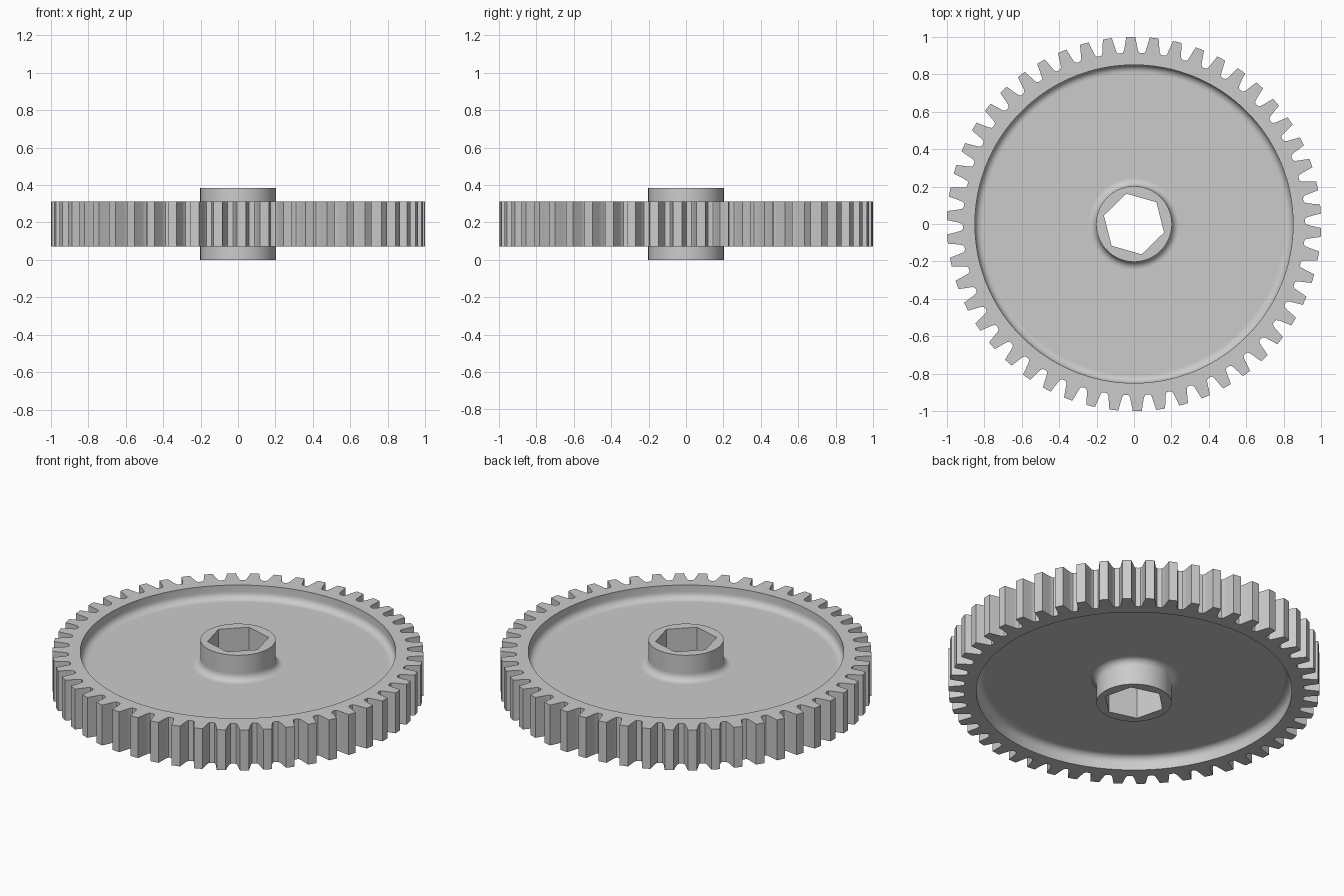
import bpy, bmesh
from math import pi, sin, cos, radians

cube = bpy.data.objects.get("Cube")
if cube:
    bpy.data.objects.remove(cube)

TEETH, PER_TOOTH = 50, 12
COUNT = TEETH * PER_TOOTH
STEP = 2 * pi / COUNT
START = radians(44.2)          # a corner of the hexagonal bore
MID_Z = 0.1925
RIM_HALF, HUB_HALF, WEB_HALF = 0.12, 0.1925, 0.04
RIM_R, HUB_R, BORE_R, FILLET = 0.85, 0.202, 0.167, 0.04

# half tooth from tip centre to root centre: angle from the centre line, radius
TOOTH = [(0, 1.0), (0.024, 1.0), (0.032, 0.962), (0.037, 0.94),
         (0.041, 0.926), (0.048, 0.916), (pi / TEETH, 0.9135)]


def tooth_outline():
    points = []
    for i in range(COUNT):
        k = i % PER_TOOTH - 6          # steps from the tooth centre line
        offset, radius = TOOTH[abs(k)]
        angle = START + (i - k) * STEP + (offset if k > 0 else -offset)
        points.append((radius * cos(angle), radius * sin(angle)))
    return points


def circle(radius):
    return [(radius * cos(START + i * STEP), radius * sin(START + i * STEP))
            for i in range(COUNT)]


def hexagon(radius):
    points = []
    for i in range(COUNT):
        a = (i * STEP) % (pi / 3) - pi / 6
        r = radius * cos(pi / 6) / cos(a)
        points.append((r * cos(START + i * STEP), r * sin(START + i * STEP)))
    return points


def half_section():
    """Rings from the tooth face inwards to the bore, as (outline, height)."""
    rings = [(tooth_outline(), RIM_HALF), (circle(RIM_R), RIM_HALF)]
    low = WEB_HALF + FILLET
    arc = [i / 6 * pi / 2 for i in range(7)]
    # rim wall fillet, flat web, hub fillet
    for a in arc:
        rings.append((circle(RIM_R - FILLET * (1 - cos(a))), low - FILLET * sin(a)))
    rings.append((circle(RIM_R - FILLET - 0.005), WEB_HALF))
    rings.append((circle(HUB_R + FILLET + 0.005), WEB_HALF))
    for a in reversed(arc):
        rings.append((circle(HUB_R + FILLET * (1 - cos(a))), low - FILLET * sin(a)))
    # hub end face
    rings.append((circle(HUB_R), low + 0.005))
    rings.append((circle(HUB_R), HUB_HALF))
    rings.append((hexagon(BORE_R), HUB_HALF))
    return rings


# whole section: upper half, then its mirror back out to the teeth
upper = half_section()
section = upper + [(outline, -z) for outline, z in reversed(upper)]

bm = bmesh.new()
loops = [[bm.verts.new((x, y, MID_Z + z)) for x, y in outline]
         for outline, z in section]
for n, loop in enumerate(loops):
    following = loops[(n + 1) % len(loops)]
    for i in range(COUNT):
        j = (i + 1) % COUNT
        bm.faces.new((loop[i], loop[j], following[j], following[i]))
bmesh.ops.recalc_face_normals(bm, faces=bm.faces)

mesh = bpy.data.meshes.new("gear_wheel")
bm.to_mesh(mesh)
bm.free()
gear = bpy.data.objects.new("gear_wheel", mesh)
bpy.context.collection.objects.link(gear)

# plain grey
grey = bpy.data.materials.new("plain_grey")
grey.use_nodes = True
colour = (0.6, 0.6, 0.6, 1)
grey.diffuse_color = colour
grey.node_tree.nodes["Principled BSDF"].inputs["Base Color"].default_value = colour
mesh.materials.append(grey)

bpy.ops.object.select_all(action='DESELECT')
gear.select_set(True)
bpy.context.view_layer.objects.active = gear
bpy.ops.object.shade_smooth_by_angle(angle=radians(30))
